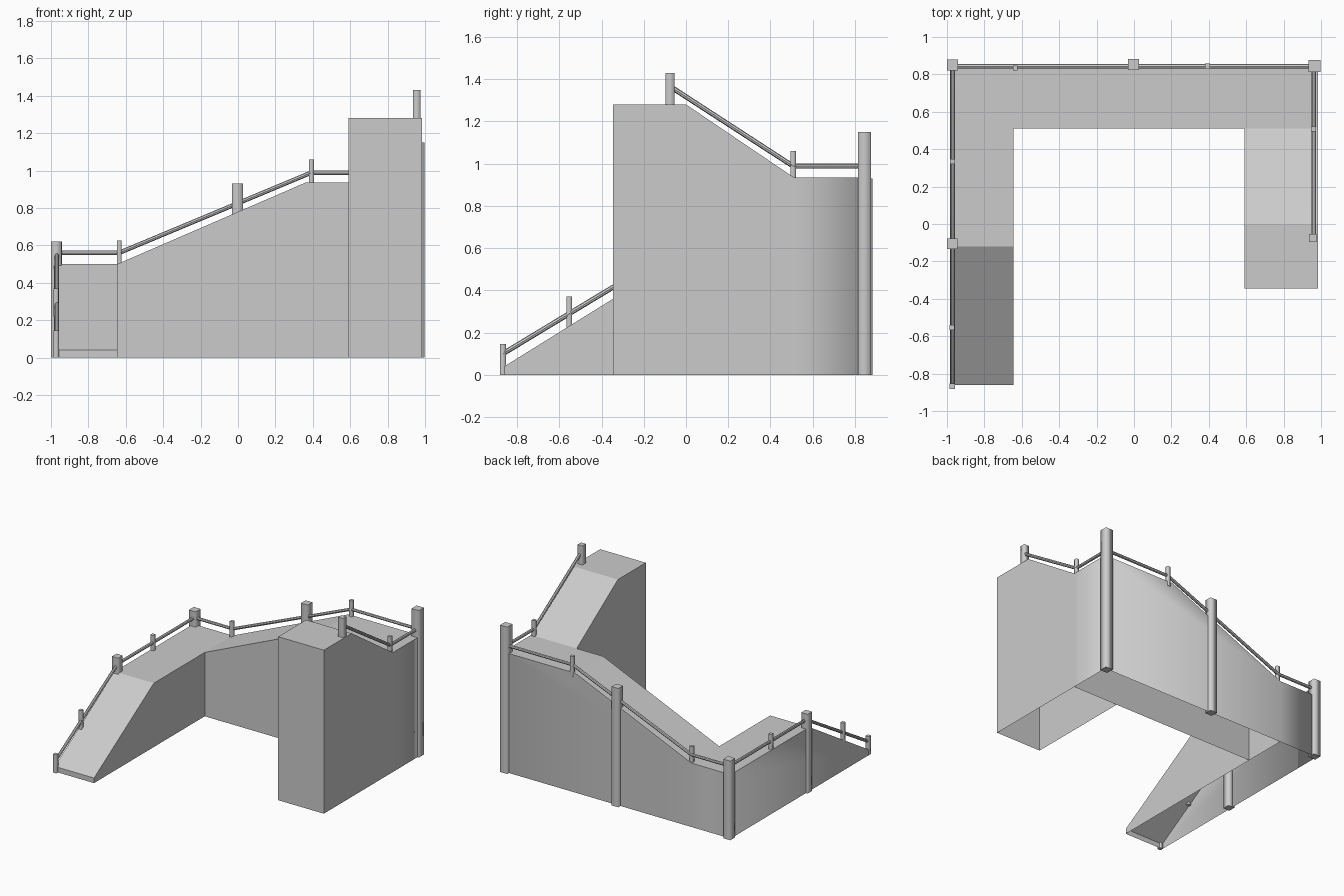
import bpy, bmesh
from mathutils import Vector

cube = bpy.data.objects.get("Cube")
if cube:
    bpy.data.objects.remove(cube)

grey = bpy.data.materials.new("plain_grey")
grey.use_nodes = True
grey.diffuse_color = (0.6, 0.6, 0.6, 1)
grey.node_tree.nodes["Principled BSDF"].inputs["Base Color"].default_value = (0.6, 0.6, 0.6, 1)


def finish(name, bm, is_round):
    """Write the mesh, smoothing only the upright edges chosen by is_round."""
    bmesh.ops.recalc_face_normals(bm, faces=bm.faces)
    for f in bm.faces:
        f.smooth = True
    for e in bm.edges:
        a, b = e.verts
        upright = abs(a.co.z - b.co.z) > 0.01 and (a.co - b.co).xy.length < 0.001
        e.smooth = upright and is_round(a.co)
    # the ramps are hollow shells, open underneath
    if name.endswith("block"):
        floor = [f for f in bm.faces if all(v.co.z < 0.001 for v in f.verts)]
        bmesh.ops.delete(bm, geom=floor, context="FACES")
    mesh = bpy.data.meshes.new(name)
    bm.to_mesh(mesh)
    bm.free()
    mesh.materials.append(grey)
    bpy.context.collection.objects.link(bpy.data.objects.new(name, mesh))


def block(name, profile, axis, start, end):
    """Side profile of (distance, height) pairs extruded sideways."""
    bm = bmesh.new()
    place = (lambda d, w, z: (d, w, z)) if axis == "x" else (lambda d, w, z: (w, d, z))
    face = bm.faces.new([bm.verts.new(place(d, start, z)) for d, z in profile])
    out = bmesh.ops.extrude_face_region(bm, geom=[face])
    moved = [v for v in out["geom"] if isinstance(v, bmesh.types.BMVert)]
    bmesh.ops.translate(bm, verts=moved, vec=Vector(place(0, end - start, 0)))
    finish(name, bm, lambda co: co.y > BACK - 0.01 and abs(co.x) > 0.9)


def post(name, x, y, bottom, top, width):
    bm = bmesh.new()
    bmesh.ops.create_cube(bm, size=1)
    bmesh.ops.scale(bm, verts=bm.verts, vec=(width, width, top - bottom))
    bmesh.ops.translate(bm, verts=bm.verts, vec=(x, y, (top + bottom) / 2))
    finish(name, bm, lambda co: True)


def rail(name, points):
    curve = bpy.data.curves.new(name, "CURVE")
    curve.dimensions = "3D"
    curve.bevel_depth = 0.012
    curve.bevel_resolution = 2
    curve.use_fill_caps = True
    spline = curve.splines.new("POLY")
    spline.points.add(len(points) - 1)
    for p, co in zip(spline.points, points):
        p.co = (*co, 1)
    curve.materials.append(grey)
    obj = bpy.data.objects.new(name, curve)
    bpy.context.collection.objects.link(obj)
    bpy.ops.object.select_all(action="DESELECT")
    obj.select_set(True)
    bpy.context.view_layer.objects.active = obj
    bpy.ops.object.convert(target="MESH")
    bpy.ops.object.shade_smooth_by_angle()


SIDE, BACK, INNER = 0.985, 0.855, 0.51
LOW, HIGH, TOP = 0.5, 0.935, 1.28

# Ramp blocks: entry ramp with landing, cross ramp with landing, upper ramp with platform
block("entry_ramp_block",
      [(-0.86, 0), (-0.86, 0.04), (-0.12, LOW), (BACK, LOW), (BACK, 0)],
      "y", -SIDE, -0.645)
block("cross_ramp_block",
      [(-0.645, 0), (-0.645, LOW), (0.36, HIGH), (SIDE, HIGH), (SIDE, 0)],
      "x", INNER, BACK)
block("upper_ramp_block",
      [(INNER, 0), (INNER, HIGH), (0, TOP), (-0.345, TOP), (-0.345, 0)],
      "y", 0.59, SIDE)

# Tall posts standing on the ground
post("low_corner_post", -0.97, 0.85, 0, 0.62, 0.06)
post("entry_top_post", -0.972, -0.105, 0, 0.62, 0.055)
post("cross_middle_post", -0.003, 0.853, 0, 0.93, 0.058)
post("high_corner_post", 0.965, 0.845, 0, 1.15, 0.063)
post("entry_foot_post", -0.972, -0.867, 0, 0.145, 0.028)

# Short posts standing on the ramps
post("platform_post", 0.956, -0.075, 1.2, 1.43, 0.042)
post("entry_middle_post", -0.972, -0.553, 0.22, 0.37, 0.027)
post("low_landing_post", -0.97, 0.335, 0.48, 0.62, 0.027)
post("cross_foot_post", -0.635, 0.835, 0.48, 0.625, 0.026)
post("cross_top_post", 0.392, 0.845, 0.9, 1.06, 0.026)
post("upper_foot_post", 0.96, 0.507, 0.9, 1.06, 0.026)

# Handrails
rail("entry_rail", [(-0.968, -0.867, 0.1), (-0.968, -0.105, 0.56), (-0.968, 0.85, 0.56)])
rail("cross_rail", [(-0.97, 0.843, 0.56), (-0.635, 0.843, 0.56),
                    (0.39, 0.843, 0.988), (0.965, 0.843, 0.988)])
rail("upper_rail", [(0.962, 0.845, 0.988), (0.962, 0.507, 0.988), (0.962, -0.075, 1.365)])
